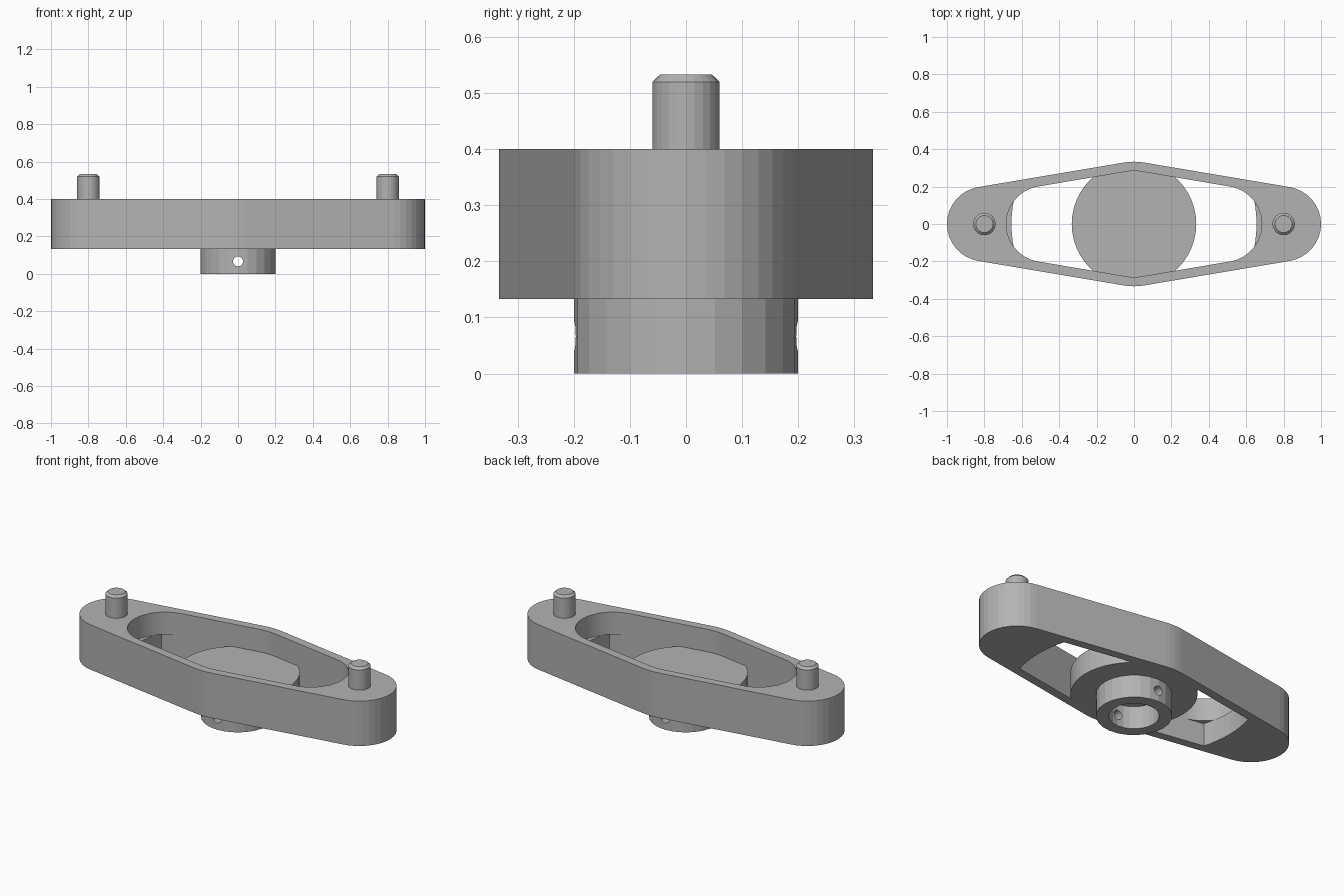
import bpy, bmesh
from math import sin, cos, pi, asin, acos
from mathutils import Matrix

scene = bpy.context.scene
if "Cube" in bpy.data.objects:
    bpy.data.objects.remove(bpy.data.objects["Cube"])

grey = bpy.data.materials.new("plain grey")
grey.use_nodes = True
grey.diffuse_color = (0.45, 0.45, 0.45, 1)
grey.node_tree.nodes["Principled BSDF"].inputs["Base Color"].default_value = grey.diffuse_color

BASE, MID, TOP = 0.133, 0.266, 0.4


def make_object(name, bm):
    bmesh.ops.recalc_face_normals(bm, faces=bm.faces)
    mesh = bpy.data.meshes.new(name)
    bm.to_mesh(mesh)
    bm.free()
    mesh.materials.append(grey)
    obj = bpy.data.objects.new(name, mesh)
    scene.collection.objects.link(obj)
    return obj


def arc(cx, radius, start, end, steps):
    return [(cx + radius * cos(start + (end - start) * i / steps),
             radius * sin(start + (end - start) * i / steps)) for i in range(steps + 1)]


def lozenge(mid_r, end_x, end_r, tilt, half_angle, steps):
    """Outline with a shallow arc at the middle of each side and an arc at each end."""
    return (arc(end_x, end_r, -half_angle, half_angle, steps)
            + arc(0, mid_r, pi / 2 - tilt, pi / 2 + tilt, 4)
            + arc(-end_x, end_r, pi - half_angle, pi + half_angle, steps)
            + arc(0, mid_r, 1.5 * pi - tilt, 1.5 * pi + tilt, 4))


def prism(name, outline, z0, z1):
    bm = bmesh.new()
    face = bm.faces.new([bm.verts.new((x, y, z0)) for x, y in outline])
    top = bmesh.ops.extrude_face_region(bm, geom=[face])["geom"]
    bmesh.ops.translate(bm, vec=(0, 0, z1 - z0),
                        verts=[v for v in top if isinstance(v, bmesh.types.BMVert)])
    return make_object(name, bm)


def cylinder(name, radius, z0, z1, segments):
    return prism(name, arc(0, radius, 0, 2 * pi * (1 - 1 / segments), segments - 1), z0, z1)


def cut(target, cutter):
    """Subtract the cutter from the target and discard the cutter."""
    mod = target.modifiers.new("cut", 'BOOLEAN')
    mod.operation, mod.solver, mod.object = 'DIFFERENCE', 'EXACT', cutter
    bpy.context.view_layer.update()
    graph = bpy.context.evaluated_depsgraph_get()
    mesh = bpy.data.meshes.new_from_object(target.evaluated_get(graph))
    target.modifiers.clear()
    target.data = mesh
    bpy.data.objects.remove(cutter)


# Frame body, tapering from the middle to its rounded ends
tilt = asin((0.333 - 0.2) / 0.8)
frame = prism("frame", lozenge(0.333, 0.8, 0.2, tilt, pi / 2 - tilt, 16), BASE, TOP)

# Lower opening with broad arcs at its ends, leaving the central disc standing
side = 0.283
broad = 0.655
lower = prism("lower_opening",
              lozenge(side, 0, broad, tilt, pi / 2 - tilt - acos(side / broad), 8),
              0, MID + 0.001)
cut(lower, cylinder("disc_space", 0.333, -0.1, TOP, 48))
cut(frame, lower)

# Upper pocket with rounded ends, down to the disc face
end_x = 0.48
cut(frame, prism("upper_pocket",
                 lozenge(side, end_x, side - end_x * sin(tilt), tilt, pi / 2 - tilt, 24),
                 MID, TOP + 0.1))

# Hub with a bore and a cross hole for a set screw
hub = cylinder("hub", 0.2, 0, BASE, 24)
cut(hub, cylinder("bore", 0.133, -0.1, BASE + 0.1, 24))
cross = cylinder("cross_hole", 0.027, -0.4, 0.4, 16)
cross.data.transform(Matrix.Translation((0, 0, BASE / 2)) @ Matrix.Rotation(pi / 2, 4, 'X'))
cut(hub, cross)

# Chamfered pins on both ends
for name, x in (("left_pin", 0.8), ("right_pin", -0.8)):
    bm = bmesh.new()
    for r0, r1, z0, z1 in ((0.06, 0.06, TOP, 0.52), (0.06, 0.046, 0.52, 0.533)):
        bmesh.ops.create_cone(bm, cap_ends=True, segments=24, radius1=r0, radius2=r1,
                              depth=z1 - z0,
                              matrix=Matrix.Translation((x, 0, (z0 + z1) / 2)))
    # Drop the hidden caps where the two sections meet
    inner = [f for f in bm.faces if all(abs(v.co.z - 0.52) < 0.001 for v in f.verts)]
    bmesh.ops.delete(bm, geom=inner, context='FACES')
    bmesh.ops.remove_doubles(bm, verts=bm.verts, dist=0.0005)
    make_object(name, bm)
